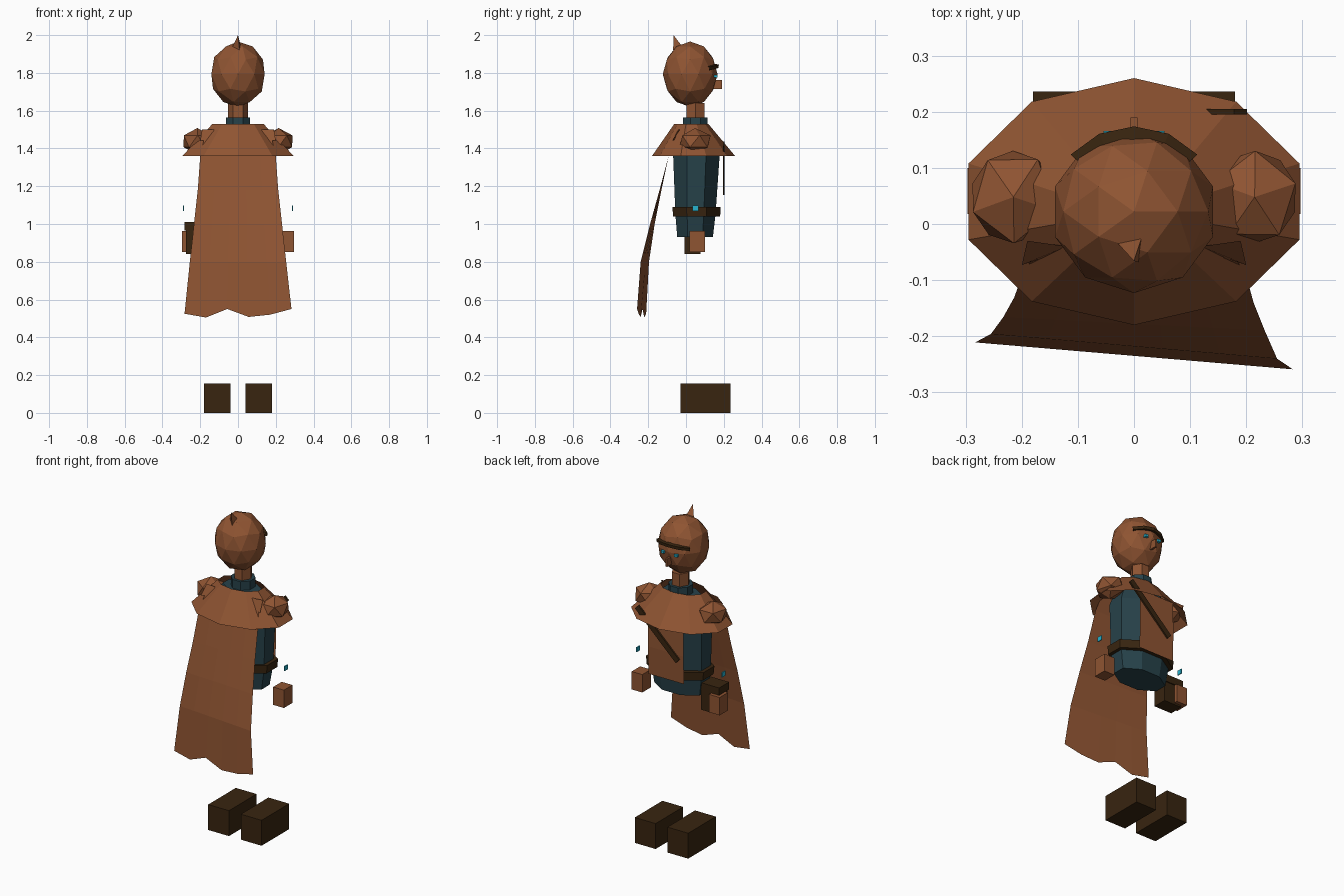
import bpy, bmesh, math
from mathutils import Vector, Matrix

if "Cube" in bpy.data.objects:
    bpy.data.objects.remove(bpy.data.objects["Cube"])


def material(name, rgb):
    m = bpy.data.materials.new(name)
    m.diffuse_color = (*rgb, 1)
    m.use_nodes = True
    m.node_tree.nodes["Principled BSDF"].inputs["Base Color"].default_value = m.diffuse_color
    return m


BROWN = material("russet_brown", (0.275, 0.089, 0.032))
TEAL = material("dark_teal", (0.02, 0.054, 0.068))
DARK = material("dark_leather", (0.040, 0.018, 0.005))
CYAN = material("bright_cyan", (0.02, 0.45, 0.62))


def finish(name, bm, mat):
    bmesh.ops.recalc_face_normals(bm, faces=bm.faces)
    me = bpy.data.meshes.new(name)
    bm.to_mesh(me)
    bm.free()
    me.materials.append(mat)
    ob = bpy.data.objects.new(name, me)
    bpy.context.collection.objects.link(ob)
    return ob


def box(name, lo, hi, mat):
    lo, hi = Vector(lo), Vector(hi)
    bm = bmesh.new()
    bmesh.ops.create_cube(bm, size=1)
    bmesh.ops.scale(bm, vec=hi - lo, verts=bm.verts)
    bmesh.ops.translate(bm, vec=(lo + hi) / 2, verts=bm.verts)
    return finish(name, bm, mat)


def ball(name, centre, radii, subdiv, mat, spin=0):
    bm = bmesh.new()
    bmesh.ops.create_icosphere(bm, subdivisions=subdiv, radius=1)
    bmesh.ops.rotate(bm, matrix=Matrix.Rotation(spin, 3, 'Z'), verts=bm.verts)
    bmesh.ops.scale(bm, vec=radii, verts=bm.verts)
    bmesh.ops.translate(bm, vec=centre, verts=bm.verts)
    return finish(name, bm, mat)


def loft(name, rings, sides, mat, turn=0.0, caps=True):
    """Join elliptical rings (z, centre y, x radius, y radius)."""
    bm = bmesh.new()
    loops = []
    for z, cy, rx, ry in rings:
        loops.append([bm.verts.new((rx * math.sin(a), cy + ry * math.cos(a), z))
                      for a in (math.tau * i / sides + turn for i in range(sides))])
    for a, b in zip(loops, loops[1:]):
        for i in range(sides):
            j = (i + 1) % sides
            bm.faces.new((a[i], a[j], b[j], b[i]))
    if caps:
        bm.faces.new(loops[0])
        bm.faces.new(loops[-1])
    return finish(name, bm, mat)


def sheet(name, rows, mat):
    """Skin a grid of points."""
    bm = bmesh.new()
    grid = [[bm.verts.new(p) for p in row] for row in rows]
    for a, b in zip(grid, grid[1:]):
        for i in range(len(a) - 1):
            bm.faces.new((a[i], a[i + 1], b[i + 1], b[i]))
    return finish(name, bm, mat)


# Boots, hands and wrist gems on both sides
for s, side in ((-1, "left"), (1, "right")):
    def span(a, b):
        return sorted((s * a, s * b))
    x0, x1 = span(0.04, 0.18)
    box(side + "_boot", (x0, -0.03, 0), (x1, 0.236, 0.155), DARK)
    x0, x1 = span(0.225, 0.297)
    box(side + "_hand", (x0, 0.018, 0.853), (x1, 0.10, 0.962), BROWN)
    x0, x1 = span(0.285, 0.291)
    box(side + "_wrist_gem", (x0, 0.034, 1.07), (x1, 0.066, 1.098), CYAN)
    # Shoulder guard with a small pointed flap behind it
    ball(side + "_shoulder_guard", (s * 0.215, 0.048, 1.438),
         (0.085, 0.092, 0.07), 1, BROWN, spin=0.3 * s)
    sheet(side + "_shoulder_flap",
          [[(s * 0.12, -0.04, 1.50), (s * 0.19, -0.03, 1.50)],
           [(s * 0.13, -0.05, 1.45), (s * 0.20, -0.073, 1.44)]], BROWN)
    # Eyes
    x0, x1 = span(0.034, 0.054)
    box(side + "_eye", (x0, 0.14, 1.775), (x1, 0.166, 1.79), CYAN)

# Torso, collar, belt
loft("torso", [(0.93, 0.048, 0.165, 0.102), (1.05, 0.05, 0.185, 0.115),
               (1.36, 0.055, 0.195, 0.133), (1.44, 0.05, 0.16, 0.11),
               (1.51, 0.04, 0.12, 0.075)], 8, TEAL, math.pi / 8)
loft("collar", [(1.49, 0.05, 0.07, 0.07), (1.563, 0.05, 0.07, 0.07)], 8, TEAL, math.pi / 8)
loft("belt", [(1.04, 0.056, 0.205, 0.135), (1.09, 0.056, 0.21, 0.138)], 8, DARK, math.pi / 8)

# Neck and head
loft("neck", [(1.55, 0.05, 0.052, 0.056), (1.64, 0.05, 0.052, 0.056)], 6, BROWN, math.pi / 6)
ball("head", (0, 0.022, 1.793), (0.148, 0.145, 0.173), 2, BROWN)
box("nose", (-0.006, 0.14, 1.715), (0.006, 0.19, 1.763), BROWN)

# Brow brim, bent around the front of the head
arc = [math.radians(d) for d in (-48, -24, 0, 24, 48)]
sheet("brow_brim",
      [[(r * math.sin(a), 0.022 + r * math.cos(a), z + 0.012 * math.cos(2 * a) - 0.008)
        for a in arc] for r, z in ((0.12, 1.845), (0.152, 1.84), (0.15, 1.822), (0.12, 1.82))], DARK)

# Pointed tuft on the crown
bm = bmesh.new()
base = [bm.verts.new(p) for p in ((-0.033, -0.03, 1.93), (0.015, -0.02, 1.94), (0.008, -0.068, 1.92))]
tip = bm.verts.new((0, -0.066, 2.0))
for i in range(3):
    bm.faces.new((base[i], base[(i + 1) % 3], tip))
bm.faces.new(base)
finish("hair_tuft", bm, BROWN)

# Mantle: open ten-sided cone
loft("mantle", [(1.36, 0.04, 0.31, 0.22), (1.53, 0.028, 0.142, 0.09)], 10, BROWN, caps=False)

# Cape: hanging sheet, skewed a little backwards on the right, ragged hem
hem = [0.525, 0.505, 0.55, 0.508, 0.52, 0.55]
rows = []
for z, half, y, skew in ((1.45, 0.18, -0.06, 0.0), (1.36, 0.20, -0.092, 0.0),
                         (1.18, 0.213, -0.135, 0.005), (1.0, 0.233, -0.178, 0.012),
                         (0.8, 0.255, -0.218, 0.022), (None, 0.283, -0.235, 0.024)):
    row = []
    for i in range(6):
        t = -1 + 2 * i / 5
        row.append((half * t, y - skew * t, hem[i] if z is None else z))
    rows.append(row)
sheet("cape", rows, BROWN)

# Front tabard panel
sheet("tabard", [[(x, y, z) for x in (-0.12, 0, 0.12)]
                 for z, y in ((1.40, 0.192), (1.2, 0.196), (1.03, 0.19))], BROWN)

# Diagonal chest strap
a, b = Vector((0.19, 0.2, 1.425)), Vector((-0.085, 0.2, 1.165))
d = (b - a).normalized()
n = Vector((-d.z, 0, d.x)) * 0.017
off = Vector((0, 0.005, 0))
bm = bmesh.new()
loops = [[bm.verts.new(p + q) for q in (n + off, n - off, -n - off, -n + off)] for p in (a, b)]
for i in range(4):
    j = (i + 1) % 4
    bm.faces.new((loops[0][i], loops[0][j], loops[1][j], loops[1][i]))
for l in loops:
    bm.faces.new(l)
finish("chest_strap", bm, DARK)

# Hip pouch with lid
box("pouch", (-0.275, -0.008, 0.842), (-0.155, 0.078, 0.97), DARK)
box("pouch_lid", (-0.282, -0.012, 0.965), (-0.15, 0.084, 1.01), DARK)
